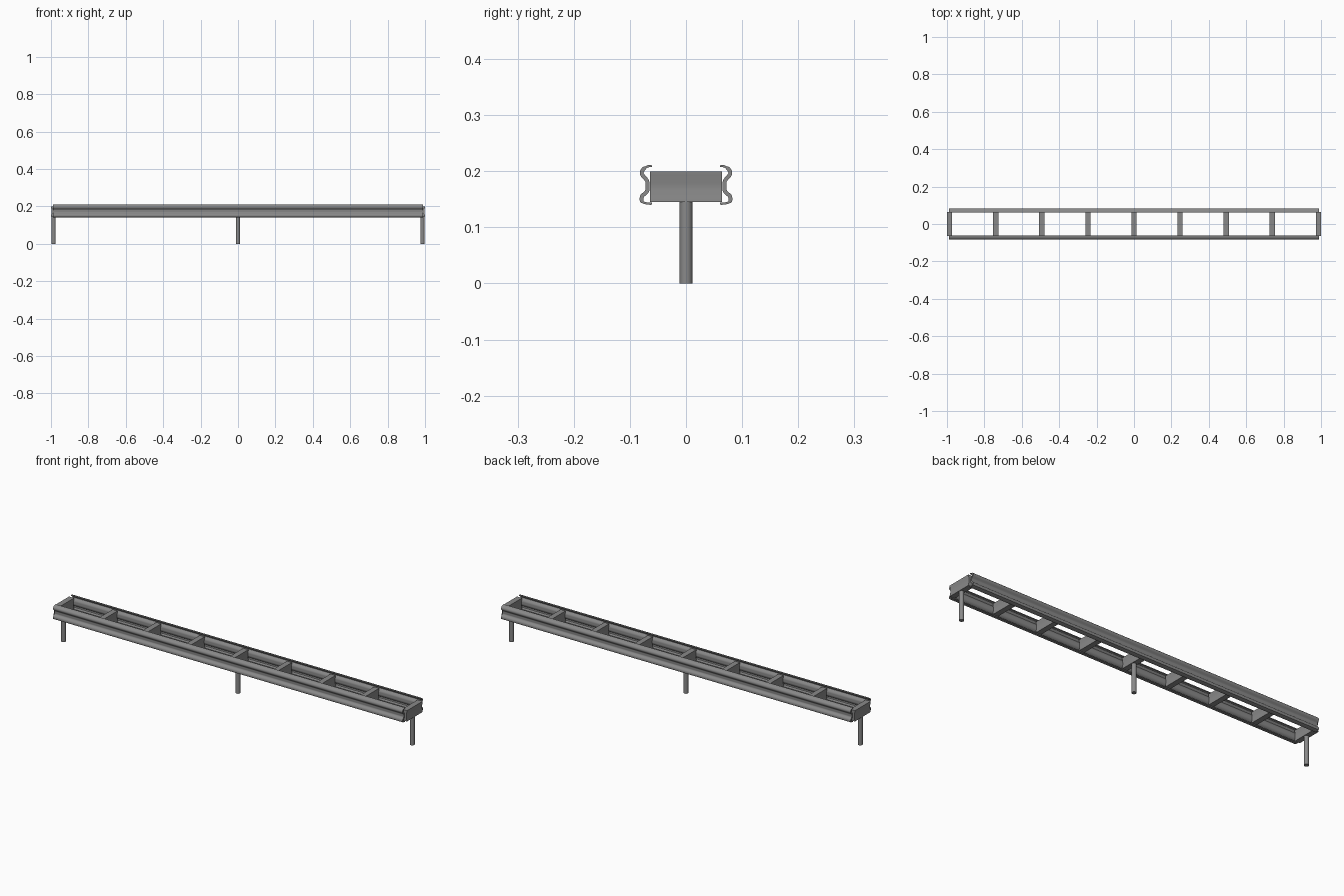
import bpy, bmesh, math
from mathutils import Vector

if "Cube" in bpy.data.objects:
    bpy.data.objects.remove(bpy.data.objects["Cube"])

steel = bpy.data.materials.new("galvanised grey")
steel.diffuse_color = (0.25, 0.25, 0.25, 1)
steel.use_nodes = True
steel.node_tree.nodes["Principled BSDF"].inputs["Base Color"].default_value = steel.diffuse_color


def finish(name, bm, angle=35):
    bmesh.ops.recalc_face_normals(bm, faces=bm.faces)
    me = bpy.data.meshes.new(name)
    bm.to_mesh(me)
    bm.free()
    ob = bpy.data.objects.new(name, me)
    bpy.context.collection.objects.link(ob)
    me.materials.append(steel)
    bpy.ops.object.select_all(action='DESELECT')
    ob.select_set(True)
    bpy.context.view_layer.objects.active = ob
    bpy.ops.object.shade_smooth_by_angle(angle=math.radians(angle))
    return ob


def extrude(name, points, offset, angle=35):
    """Closed outline swept along a straight offset."""
    bm = bmesh.new()
    face = bm.faces.new([bm.verts.new(p) for p in points])
    out = bmesh.ops.extrude_face_region(bm, geom=[face])
    moved = [g for g in out["geom"] if isinstance(g, bmesh.types.BMVert)]
    bmesh.ops.translate(bm, verts=moved, vec=offset)
    return finish(name, bm, angle)


# Corrugated rail: centre line (y, z), smoothed and thickened
CENTRE = [(.061, .2095), (.069, .2085), (.0765, .203), (.079, .1955), (.073, .188),
          (.069, .182), (.0685, .174), (.0685, .167), (.072, .161), (.078, .156),
          (.079, .148), (.074, .1435), (.061, .142)]


def spline(pts, steps=3):
    p = [Vector(q) for q in pts]
    p = [2 * p[0] - p[1]] + p + [2 * p[-1] - p[-2]]
    res = []
    for a, b, c, d in zip(p, p[1:], p[2:], p[3:]):
        for k in range(steps):
            t = k / steps
            res.append(.5 * (2 * b + (c - a) * t + (2 * a - 5 * b + 4 * c - d) * t * t
                             + (3 * b - a - 3 * c + d) * t ** 3))
    return res + [p[-2]]


line = spline(CENTRE)
outer, inner = [], []
last = len(line) - 1
for i, p in enumerate(line):
    t = (line[min(i + 1, last)] - line[max(i - 1, 0)]).normalized()
    half = .0035 if 4 < i < last - 4 else .002
    n = Vector((-t.y, t.x)) * half
    outer.append(p + n)
    inner.append(p - n)
loop = outer + inner[::-1]

for name, s in (("front_rail", -1), ("back_rail", 1)):
    extrude(name, [(-.988, s * p.x, p.y) for p in loop], (1.976, 0, 0))

# Waisted spacer blocks between the rails
SPAN = .986
BLOCK = [(-.014, .145), (.014, .145), (.0135, .152), (.0105, .166), (.0105, .179),
         (.0135, .193), (.014, .2), (-.014, .2), (-.0135, .193), (-.0105, .179),
         (-.0105, .166), (-.0135, .152)]
for i in range(9):
    x = SPAN * (i - 4) / 4
    extrude(f"spacer_block_{i + 1}", [(x + a, -.064, z) for a, z in BLOCK], (0, .128, 0))

# Round posts
for name, x in (("left_post", -SPAN), ("middle_post", 0), ("right_post", SPAN)):
    bm = bmesh.new()
    bmesh.ops.create_cone(bm, cap_ends=True, segments=24, radius1=.0115, radius2=.0115, depth=.147)
    bmesh.ops.translate(bm, verts=bm.verts, vec=(x, 0, .0735))
    finish(name, bm)
